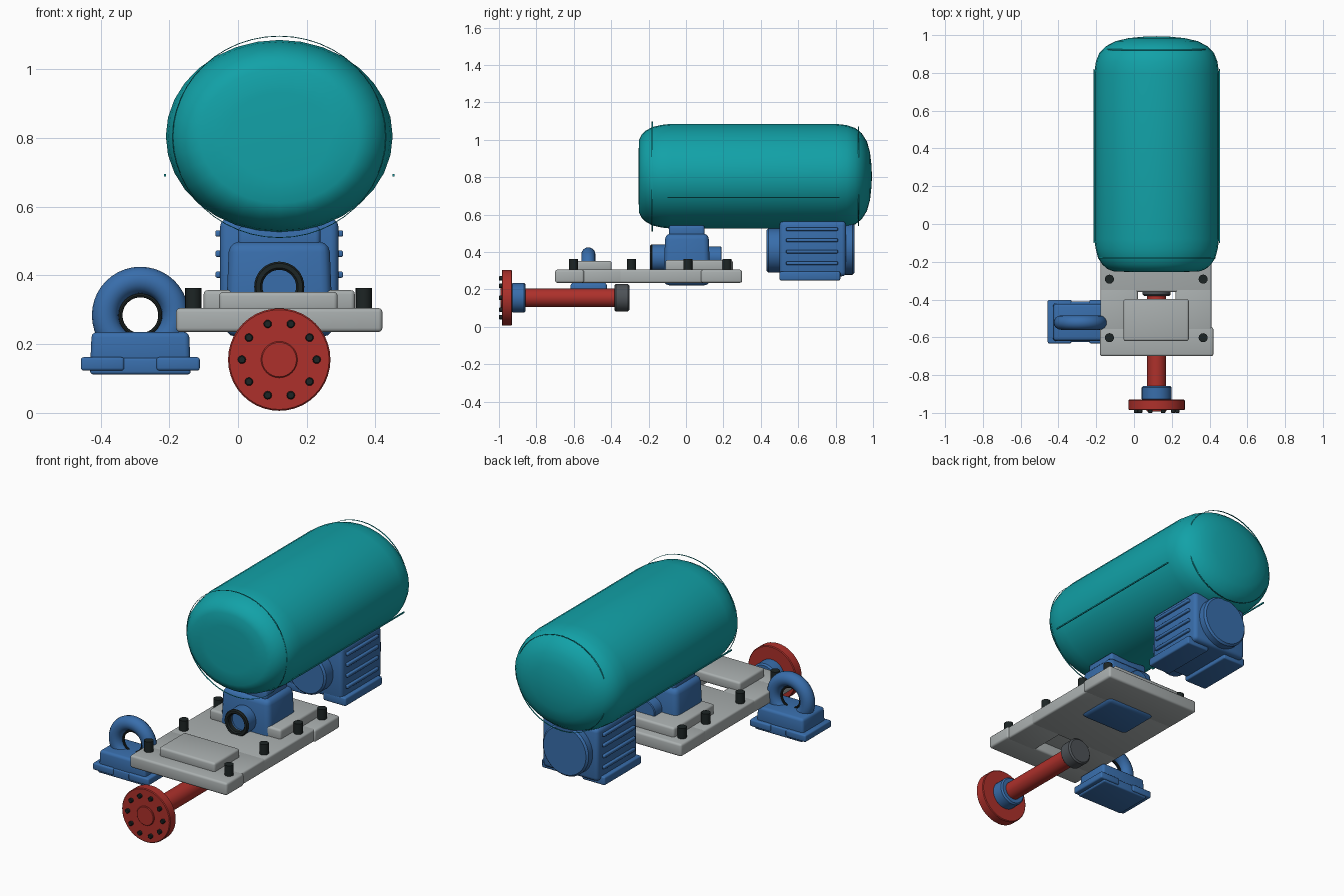
import bpy, bmesh, math

if "Cube" in bpy.data.objects:
    bpy.data.objects.remove(bpy.data.objects["Cube"])


def material(name, rgb):
    m = bpy.data.materials.new(name)
    m.diffuse_color = (*rgb, 1)
    m.use_nodes = True
    m.node_tree.nodes["Principled BSDF"].inputs["Base Color"].default_value = m.diffuse_color
    return m


TEAL = material("tank teal", (0.006, 0.36, 0.39))
BLUE = material("machine blue", (0.04, 0.155, 0.41))
RED = material("pipe red", (0.42, 0.03, 0.024))
GRAY = material("plate gray", (0.40, 0.43, 0.43))
BLACK = material("bolt black", (0.012, 0.018, 0.018))
STEEL = material("dark steel", (0.075, 0.085, 0.095))


def finish(name, bm, mat):
    bmesh.ops.recalc_face_normals(bm, faces=bm.faces[:])
    me = bpy.data.meshes.new(name)
    bm.to_mesh(me)
    bm.free()
    ob = bpy.data.objects.new(name, me)
    bpy.context.collection.objects.link(ob)
    me.materials.append(mat)
    bpy.ops.object.select_all(action='DESELECT')
    ob.select_set(True)
    bpy.context.view_layer.objects.active = ob
    bpy.ops.object.shade_smooth_by_angle(angle=math.radians(35))
    return ob


def box(name, x, y, z, mat, bevel=0.012, top=1.0):
    """Rounded box from axis ranges; top scales the upper face."""
    bm = bmesh.new()
    bmesh.ops.create_cube(bm, size=1)
    for v in bm.verts:
        k = top if v.co.z > 0 else 1.0
        v.co = ((x[0] + x[1]) / 2 + v.co.x * k * (x[1] - x[0]),
                (y[0] + y[1]) / 2 + v.co.y * k * (y[1] - y[0]),
                (z[0] + z[1]) / 2 + v.co.z * (z[1] - z[0]))
    if bevel:
        bmesh.ops.bevel(bm, geom=bm.edges[:], offset=bevel, segments=3,
                        profile=0.5, affect='EDGES')
    return finish(name, bm, mat)


def lathe(name, profile, cx, cz, mat, seg=32, sx=1.0, sz=1.0):
    """Spin (radius, y) points round a y axis through (cx, cz)."""
    bm = bmesh.new()
    rings = []
    for r, y in profile:
        if r == 0:
            rings.append([bm.verts.new((cx, y, cz))] * seg)
        else:
            rings.append([bm.verts.new((cx + sx * r * math.cos(math.tau * i / seg), y,
                                        cz + sz * r * math.sin(math.tau * i / seg)))
                          for i in range(seg)])
    for a, b in zip(rings, rings[1:]):
        for i in range(seg):
            j = (i + 1) % seg
            bm.faces.new(list(dict.fromkeys((a[i], a[j], b[j], b[i]))))
    return finish(name, bm, mat)


def rod(name, r, y0, y1, cx, cz, mat, seg=32, b=0.004):
    return lathe(name, [(0, y0), (r - b, y0), (r, y0 + b), (r, y1 - b), (r - b, y1), (0, y1)],
                 cx, cz, mat, seg)


def torus(name, major, minor, cx, cy, cz, mat, sx=1.0, sz=1.0, seg=40, sides=16):
    prof = [(major + minor * math.cos(math.tau * i / sides),
             cy + minor * math.sin(math.tau * i / sides)) for i in range(sides + 1)]
    ob = lathe(name, prof, cx, cz, mat, seg, sx, sz)
    bm = bmesh.new()
    bm.from_mesh(ob.data)
    bmesh.ops.remove_doubles(bm, verts=bm.verts[:], dist=1e-5)
    bmesh.ops.recalc_face_normals(bm, faces=bm.faces[:])
    bm.to_mesh(ob.data)
    bm.free()
    return ob


CX = 0.12  # shared centre line

# Tank: oval shell, flat-ish front cap, domed back
lathe("tank", [(0, -0.254), (0.45, -0.254), (0.70, -0.25), (0.79, -0.238), (0.87, -0.215),
               (0.94, -0.18), (0.98, -0.13), (1, -0.08), (1, 0.80), (0.975, 0.86),
               (0.92, 0.905), (0.82, 0.94), (0.66, 0.968), (0.45, 0.984), (0.2, 0.992), (0, 0.994)],
      CX, 0.805, TEAL, 32, 0.33, 0.28)
torus("front_weld_band", 1, 0.004, CX, -0.18, 0.803, TEAL, 0.31, 0.293, 48, 6)
torus("back_weld_band", 1, 0.004, CX, 0.922, 0.805, TEAL, 0.28, 0.265, 48, 6)
for s in (-1, 1):
    x = CX + s * 0.332
    box("tank_side_seam", (x - 0.003, x + 0.003), (-0.10, 0.82), (0.688, 0.695), TEAL, 0)

# Base plate with a slot under the front pad
Z = (0.235, 0.305)
box("plate_front", (-0.18, 0.42), (-0.70, -0.545), Z, GRAY)
box("plate_left_rail", (-0.178, 0.02), (-0.57, -0.34), Z, GRAY, 0.01)
box("plate_right_rail", (0.22, 0.41), (-0.57, -0.34), Z, GRAY, 0.01)
box("plate_middle", (-0.178, 0.41), (-0.36, 0.10), Z, GRAY, 0.01)
box("plate_back", (-0.18, 0.42), (0.08, 0.30), Z, GRAY)
box("front_pad", (-0.055, 0.29), (-0.62, -0.397), (0.295, 0.352), GRAY)
box("pump_pad", (-0.10, 0.34), (-0.11, 0.25), (0.295, 0.357), GRAY)

# Plate bolts
for x in (-0.13, 0.366):
    for y in (-0.602, -0.292, 0.01, 0.22):
        bm = bmesh.new()
        bmesh.ops.create_cone(bm, cap_ends=True, segments=16, radius1=0.024,
                              radius2=0.024, depth=0.065)
        bmesh.ops.translate(bm, verts=bm.verts[:], vec=(x, y, 0.331))
        finish("plate_bolt", bm, BLACK)

# Pump body under the tank with two nozzles
box("pump_body", (-0.037, 0.277), (-0.12, 0.13), (0.222, 0.498), BLUE, 0.03, 0.93)
box("pump_top_collar", (0.0, 0.24), (-0.092, 0.10), (0.47, 0.543), BLUE, 0.015)
lathe("pump_front_nozzle", [(0.072, -0.09), (0.072, -0.185), (0.05, -0.185),
                            (0.05, -0.15), (0, -0.15)], CX, 0.367, BLUE)
lathe("nozzle_rim", [(0.049, -0.16), (0.049, -0.185), (0.055, -0.192), (0.068, -0.192),
                     (0.073, -0.185), (0.073, -0.178)], CX, 0.367, BLACK)
rod("pump_back_nozzle", 0.06, 0.10, 0.19, CX, 0.37, BLUE)

# Finned motor
box("motor_body", (-0.052, 0.292), (0.50, 0.855), (0.27, 0.565), BLUE, 0.022)
rod("motor_front_cover", 0.118, 0.43, 0.52, CX, 0.408, BLUE, 32, 0.01)
rod("motor_back_cover", 0.142, 0.84, 0.90, CX, 0.42, BLUE, 32, 0.01)
for s in (-1, 1):
    for z in (0.522, 0.463, 0.402, 0.34):
        x = CX + s * 0.172
        box("motor_fin", (x - 0.014, x + 0.014), (0.535, 0.812), (z - 0.009, z + 0.009), BLUE, 0.005)
    x = CX + s * 0.125
    box("motor_foot", (x - 0.07, x + 0.07), (0.50, 0.825), (0.248, 0.295), BLUE, 0.008)

# Red pipe with flange, collar and end cap
PZ = 0.155
rod("pipe", 0.05, -0.90, -0.33, CX, PZ, RED)
rod("pipe_end_cap", 0.074, -0.382, -0.303, CX, PZ, STEEL, 32, 0.008)
rod("pipe_collar", 0.079, -0.935, -0.858, CX, PZ, BLUE, 32, 0.008)
rod("flange", 0.149, -0.985, -0.93, CX, PZ, RED, 40)
rod("flange_hub", 0.053, -0.992, -0.98, CX, PZ, RED, 32, 0.003)
for i in range(10):
    a = math.tau * i / 10
    rod("flange_bolt", 0.012, -1.0, -0.98, CX + 0.109 * math.cos(a),
        PZ + 0.109 * math.sin(a), BLACK, 12, 0.003)

# Lifting eye on its stepped block
EX = -0.284
torus("lifting_eye", 0.099, 0.038, EX, -0.522, 0.284, BLUE, 1.03, 1.03)
torus("eye_liner", 0.058, 0.006, EX, -0.522, 0.284, BLACK, 1, 1, 40, 8)
box("eye_block", (-0.43, -0.138), (-0.62, -0.42), (0.14, 0.235), BLUE, 0.015, 0.97)
box("eye_base", (-0.43, -0.138), (-0.625, -0.41), (0.112, 0.16), BLUE, 0.008)
for s in (-1, 1):
    x = EX + s * 0.11
    box("eye_base_flange", (x - 0.063, x + 0.063), (-0.632, -0.402), (0.123, 0.162), BLUE, 0.008)
